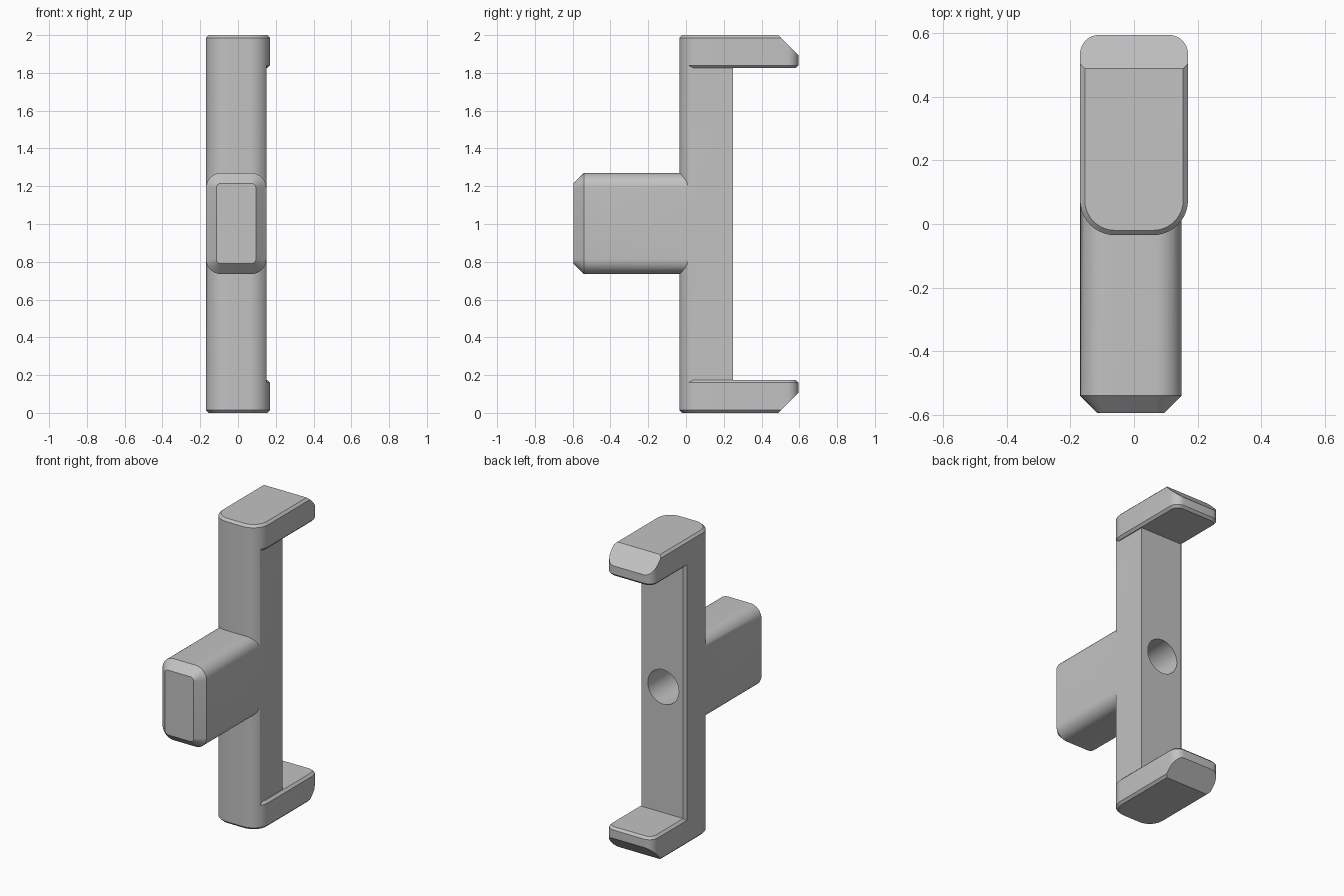
import bpy
import bmesh
from math import cos, sin, pi, radians
from mathutils import Vector

cube = bpy.data.objects.get("Cube")
if cube:
    bpy.data.objects.remove(cube, do_unlink=True)

grey = bpy.data.materials.new("plain_grey")
grey.use_nodes = True
grey.diffuse_color = (0.54, 0.54, 0.54, 1)
grey.node_tree.nodes["Principled BSDF"].inputs["Base Color"].default_value = (0.54, 0.54, 0.54, 1)


def outline(a0, a1, b0, b1, corners, inset=0.0):
    """Rounded rectangle; corners are (radius, segments), counter-clockwise from low a, low b."""
    a0, a1, b0, b1 = a0 + inset, a1 - inset, b0 + inset, b1 - inset
    spots = [(a0, b0, 1, 1), (a1, b0, -1, 1), (a1, b1, -1, -1), (a0, b1, 1, -1)]
    points = []
    for i, ((a, b, da, db), (r, seg)) in enumerate(zip(spots, corners)):
        if r == 0:
            points.append((a, b))
            continue
        r -= inset
        for k in range(seg + 1):
            t = pi + (i + k / seg) * pi / 2
            points.append((a + da * r + r * cos(t), b + db * r + r * sin(t)))
    return points


def loft(name, rings, cut=None):
    """Skin a stack of matching rings, cap both ends, optionally slice by a plane."""
    bm = bmesh.new()
    loops = [[bm.verts.new(p) for p in ring] for ring in rings]
    for low, high in zip(loops, loops[1:]):
        for i in range(len(low)):
            j = (i + 1) % len(low)
            bm.faces.new((low[i], low[j], high[j], high[i]))
    bm.faces.new(loops[0])
    bm.faces.new(loops[-1])
    if cut:
        geom = bm.verts[:] + bm.edges[:] + bm.faces[:]
        bmesh.ops.bisect_plane(bm, geom=geom, plane_co=Vector(cut[0]),
                               plane_no=Vector(cut[1]), clear_outer=True)
        rim = [e for e in bm.edges if e.is_boundary]
        bmesh.ops.holes_fill(bm, edges=rim, sides=0)
    bmesh.ops.recalc_face_normals(bm, faces=bm.faces[:])
    mesh = bpy.data.meshes.new(name)
    bm.to_mesh(mesh)
    bm.free()
    mesh.materials.append(grey)
    obj = bpy.data.objects.new(name, mesh)
    bpy.context.collection.objects.link(obj)
    return obj


def activate(obj):
    bpy.ops.object.select_all(action='DESELECT')
    obj.select_set(True)
    bpy.context.view_layer.objects.active = obj


def combine(obj, other, operation):
    mod = obj.modifiers.new(operation.lower(), 'BOOLEAN')
    mod.operation, mod.object, mod.solver = operation, other, 'EXACT'
    activate(obj)
    bpy.ops.object.modifier_apply(modifier=mod.name)
    bpy.data.objects.remove(other, do_unlink=True)


FRONT = (0.11, 10)
BACK = (0.06, 8)
BEVEL = 0.015
JAW = 0.175

# Upright bar: rounded front, chamfered rear edge, flat on its left side
section = outline(-0.17, 0.17, -0.035, 0.25, [FRONT, FRONT, (0, 0), (BEVEL, 1)])
bar = loft("upright_bar", [[(x, y, z) for x, y in section]
                           for z in (JAW - BEVEL, 2 - JAW + BEVEL)],
           cut=((0.15, 0, 0), (1, 0, 0)))

# Mounting block: rounded edges and chamfered front
block_rings = []
for y, inset in ((-0.595, 0.055), (-0.54, 0), (0.075, 0)):
    ring = outline(-0.17, 0.15, 0.735, 1.27, [(0.08, 8)] * 4, inset)
    block_rings.append([(x, y, z) for x, z in ring])
combine(bar, loft("mounting_block", block_rings), 'UNION')

# Round socket in the back of the bar
socket = outline(-0.123, 0.103, 0.887, 1.113, [(0.113, 10)] * 4)
# drop the doubled points where the four arcs meet
socket = [p for i, p in enumerate(socket) if i % 11 != 10]
combine(bar, loft("socket_cutter", [[(x, y, z) for x, z in socket] for y in (-0.35, 0.4)]),
        'DIFFERENCE')

# Jaws: chamfered rims and a sloped outer tip, mirrored top and bottom
parts = [bar]
for name, top in (("lower_jaw", False), ("upper_jaw", True)):
    rings = []
    for z, inset in ((0, BEVEL), (BEVEL, 0), (JAW - BEVEL, 0), (JAW, BEVEL)):
        ring = outline(-0.17, 0.17, -0.035, 0.595, [FRONT, FRONT, BACK, BACK], inset)
        rings.append([(x, y, 2 - z if top else z) for x, y in ring])
    slope = ((0, 0.49, 2), (0, 1, 1)) if top else ((0, 0.49, 0), (0, 1, -1))
    parts.append(loft(name, rings, cut=slope))

for part in parts:
    activate(part)
    bpy.ops.object.shade_smooth_by_angle(angle=radians(30))
